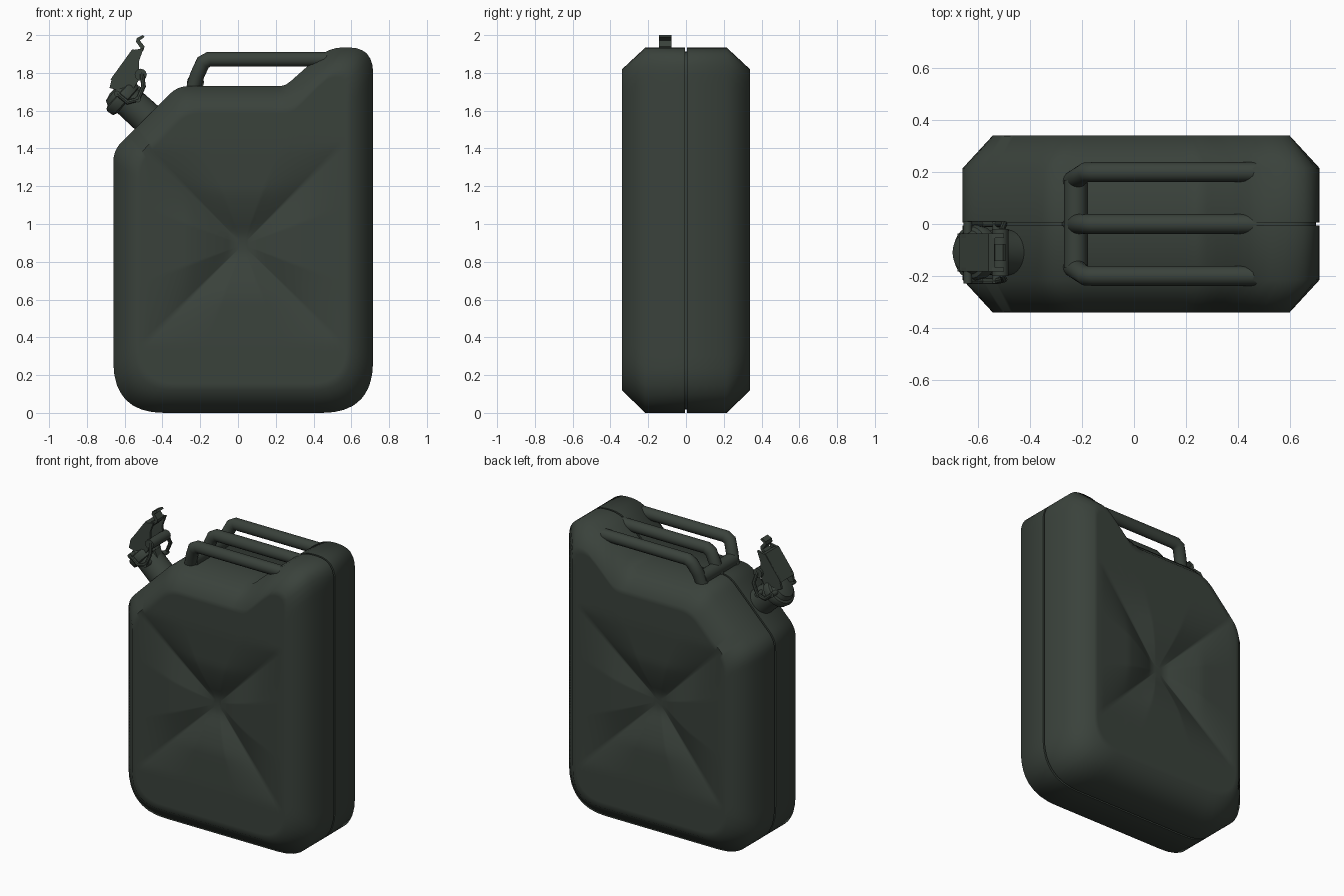
import bpy, bmesh, math
from mathutils import Vector

cube = bpy.data.objects.get("Cube")
if cube:
    bpy.data.objects.remove(cube, do_unlink=True)

paint = bpy.data.materials.new("dark_olive_paint")
paint.use_nodes = True
colour = (0.042, 0.054, 0.044, 1)
paint.diffuse_color = colour
bsdf = paint.node_tree.nodes["Principled BSDF"]
bsdf.inputs["Base Color"].default_value = colour
bsdf.inputs["Roughness"].default_value = 0.6


def finish(name, bm, angle=40):
    bmesh.ops.recalc_face_normals(bm, faces=bm.faces)
    mesh = bpy.data.meshes.new(name)
    bm.to_mesh(mesh)
    bm.free()
    obj = bpy.data.objects.new(name, mesh)
    bpy.context.collection.objects.link(obj)
    mesh.materials.append(paint)
    bpy.ops.object.select_all(action="DESELECT")
    obj.select_set(True)
    bpy.context.view_layer.objects.active = obj
    bpy.ops.object.shade_smooth_by_angle(angle=math.radians(angle))
    return obj


def fillet(corners, steps=8):
    """Round each (x, z, radius) corner of a closed outline."""
    out = []
    for i, (x, z, r) in enumerate(corners):
        p = Vector((x, z))
        a = Vector(corners[i - 1][:2])
        b = Vector(corners[(i + 1) % len(corners)][:2])
        a = p + (a - p).normalized() * r
        b = p + (b - p).normalized() * r
        for k in range(steps + 1):
            t = k / steps
            out.append(a * (1 - t) ** 2 + p * 2 * t * (1 - t) + b * t * t)
    return out


def tube(name, path, radius, sides=12):
    """Round bar swept along a path, mitred at the bends."""
    bm = bmesh.new()
    pts = [Vector(p) for p in path]
    rings = []
    up = Vector((0, 1, 0))
    if abs((pts[1] - pts[0]).normalized().y) > 0.9:
        up = Vector((0, 0, 1))
    for i, p in enumerate(pts):
        before = (p - pts[i - 1]).normalized() if i else (pts[1] - p).normalized()
        after = (pts[i + 1] - p).normalized() if i < len(pts) - 1 else before
        tangent = (before + after).normalized()
        side = tangent.cross(up).normalized()
        other = side.cross(tangent)
        stretch = 1 / max(0.5, tangent.dot(before))
        rings.append([bm.verts.new(p + side * radius * stretch * math.cos(a) + other * radius * math.sin(a))
                      for a in (math.tau * k / sides for k in range(sides))])
    for r, s in zip(rings, rings[1:]):
        for k in range(sides):
            n = (k + 1) % sides
            bm.faces.new((r[k], r[n], s[n], s[k]))
    bm.faces.new(rings[0])
    bm.faces.new(rings[-1])
    return finish(name, bm)


def lathe(name, profile, origin, axis, sides=32):
    """Turn (distance along axis, radius) points around an axis."""
    bm = bmesh.new()
    turn = Vector(axis).to_track_quat("Z", "Y")
    rings = [[bm.verts.new(Vector(origin) + turn @ Vector((r * math.cos(a), r * math.sin(a), h)))
              for a in (math.tau * k / sides for k in range(sides))] for h, r in profile]
    for r, s in zip(rings, rings[1:]):
        for k in range(sides):
            n = (k + 1) % sides
            bm.faces.new((r[k], r[n], s[n], s[k]))
    bm.faces.new(rings[0])
    bm.faces.new(rings[-1])
    return finish(name, bm)


def plate(name, outline, y, width):
    """Flat xz outline extruded along y."""
    bm = bmesh.new()
    face = bm.faces.new([bm.verts.new((x, y - width / 2, z)) for x, z in outline])
    moved = bmesh.ops.extrude_face_region(bm, geom=[face])["geom"]
    bmesh.ops.translate(bm, vec=(0, width, 0), verts=[v for v in moved if isinstance(v, bmesh.types.BMVert)])
    return finish(name, bm, 30)


# Body: outer silhouette, chamfered to an inset silhouette on each broad side
CENTRE = Vector((0.025, 0.89))
RAYS = 240
outer = fillet([(-0.66, 0, 0.27), (0.715, 0, 0.27), (0.715, 1.935, 0.13), (0.48, 1.935, 0.08),
                (0.25, 1.73, 0.03), (-0.32, 1.73, 0.06), (-0.66, 1.39, 0.06)])
inset = fillet([(-0.545, 0.12, 0.2), (0.6, 0.12, 0.2), (0.6, 1.82, 0.06), (0.5, 1.82, 0.05),
                (0.3, 1.62, 0.04), (-0.28, 1.62, 0.08), (-0.545, 1.345, 0.08)])


def radial(outline):
    """Sample an outline along evenly spaced rays from the centre."""
    result = []
    for k in range(RAYS):
        a = math.tau * k / RAYS
        d = Vector((math.cos(a), math.sin(a)))
        best = 0
        for i, q in enumerate(outline):
            p, q = outline[i - 1] - CENTRE, q - CENTRE
            c, e = d.x * p.y - d.y * p.x, d.x * q.y - d.y * q.x
            if c * e <= 0 and c != e:
                best = max(best, d.dot(p + (q - p) * (c / (c - e))))
        result.append(d * best)
    return result


def dent(v):
    """Depth of the pressed cross, deepest in the middle and along diagonals."""
    u, w = abs(v.x) / 0.52, abs(v.y) / 0.52
    s, low = max(u, w), min(u, w)
    if s >= 1:
        return 0
    if s < 0.1:
        return 0.085
    fall = (1 - s) / 0.9
    panel = min(1, (1 - low / s) * 1.6)
    return 0.085 * fall * (1 - 0.75 * panel * min(1, (s - 0.1) * 2.2))


big, small = radial(outer), radial(inset)
bm = bmesh.new()
halves = []
for side in (-1, 1):
    rings = []
    for y, loop, scale in ((0.006, big, 0.98), (0.006, big, 1), (0.215, big, 1)):
        rings.append([bm.verts.new((CENTRE.x + v.x * scale, side * y, CENTRE.y + v.y * scale)) for v in loop])
    STEPS = 22
    for j in range(STEPS):
        f = 1 - j / STEPS
        rings.append([bm.verts.new((CENTRE.x + v.x * f, side * (0.34 - dent(v * f)), CENTRE.y + v.y * f))
                      for v in small])
    for r, s in zip(rings, rings[1:]):
        for k in range(RAYS):
            n = (k + 1) % RAYS
            bm.faces.new((r[k], r[n], s[n], s[k]))
    bm.faces.new(rings[-1])
    halves.append(rings[0])
# Floor of the seam groove joining the two halves
for k in range(RAYS):
    n = (k + 1) % RAYS
    bm.faces.new((halves[0][k], halves[0][n], halves[1][n], halves[1][k]))
finish("can_body", bm, 50)

# Three carrying bars and the bridge between their legs
for name, y in (("front_handle", -0.2), ("middle_handle", 0.0), ("back_handle", 0.2)):
    lean = y * 0.8
    tube(name, [(-0.245, lean, 1.69), (-0.215, y * 0.9, 1.79), (-0.185, y, 1.855), (-0.155, y, 1.872),
                (0.5, y, 1.872)], 0.038, 16)
tube("handle_bridge", [(-0.225, -0.17, 1.75), (-0.225, 0.17, 1.75)], 0.045, 16)

# Pouring neck and cap, tilted off the sloping shoulder
Y = -0.11
AXIS = Vector((-0.74, 0, 0.67)).normalized()
lathe("pouring_neck", [(-0.06, 0.1), (0.02, 0.087), (0.17, 0.085)], (-0.47, Y, 1.55), AXIS)
lathe("cap", [(0, 0.075), (0.01, 0.102), (0.045, 0.108), (0.06, 0.1), (0.065, 0.085), (0.09, 0.07), (0.1, 0.03)],
      (-0.585, Y, 1.645), AXIS)

# Locking lever: two cheeks, a cover plate, and a bent thumb tab
cheek = [(-0.68, 1.72), (-0.665, 1.78), (-0.56, 1.92), (-0.5, 1.93), (-0.525, 1.86), (-0.52, 1.77), (-0.57, 1.69)]
for name, offset in (("front_cheek", -0.065), ("back_cheek", 0.065)):
    plate(name, cheek, Y + offset, 0.016)
plate("lever_cover", [(-0.675, 1.765), (-0.56, 1.925), (-0.535, 1.92), (-0.65, 1.755)], Y, 0.14)
plate("thumb_tab", [(-0.57, 1.9), (-0.515, 1.93), (-0.54, 1.965), (-0.535, 1.985), (-0.505, 2.0), (-0.495, 1.99),
                    (-0.52, 1.972), (-0.495, 1.94), (-0.5, 1.92), (-0.54, 1.88)], Y, 0.065)

# Pivot pins, side wires and hinge lug
for name, x, z, half, r in (("lever_pivot", -0.515, 1.79, 0.09, 0.032), ("cap_pivot", -0.64, 1.69, 0.12, 0.016),
                            ("hinge_pin", -0.53, 1.66, 0.12, 0.016)):
    tube(name, [(x, Y - half, z), (x, Y + half, z)], r)
for name, offset in (("front_wire", -0.11), ("back_wire", 0.11)):
    y = Y + offset
    tube(name, [(-0.64, y, 1.69), (-0.585, y, 1.645), (-0.53, y, 1.66), (-0.5, y * 0.97, 1.73),
                (-0.51, Y + offset * 0.75, 1.8)], 0.012, 8)
plate("hinge_lug", [(-0.57, 1.68), (-0.52, 1.73), (-0.49, 1.67), (-0.53, 1.62)], Y, 0.06)
